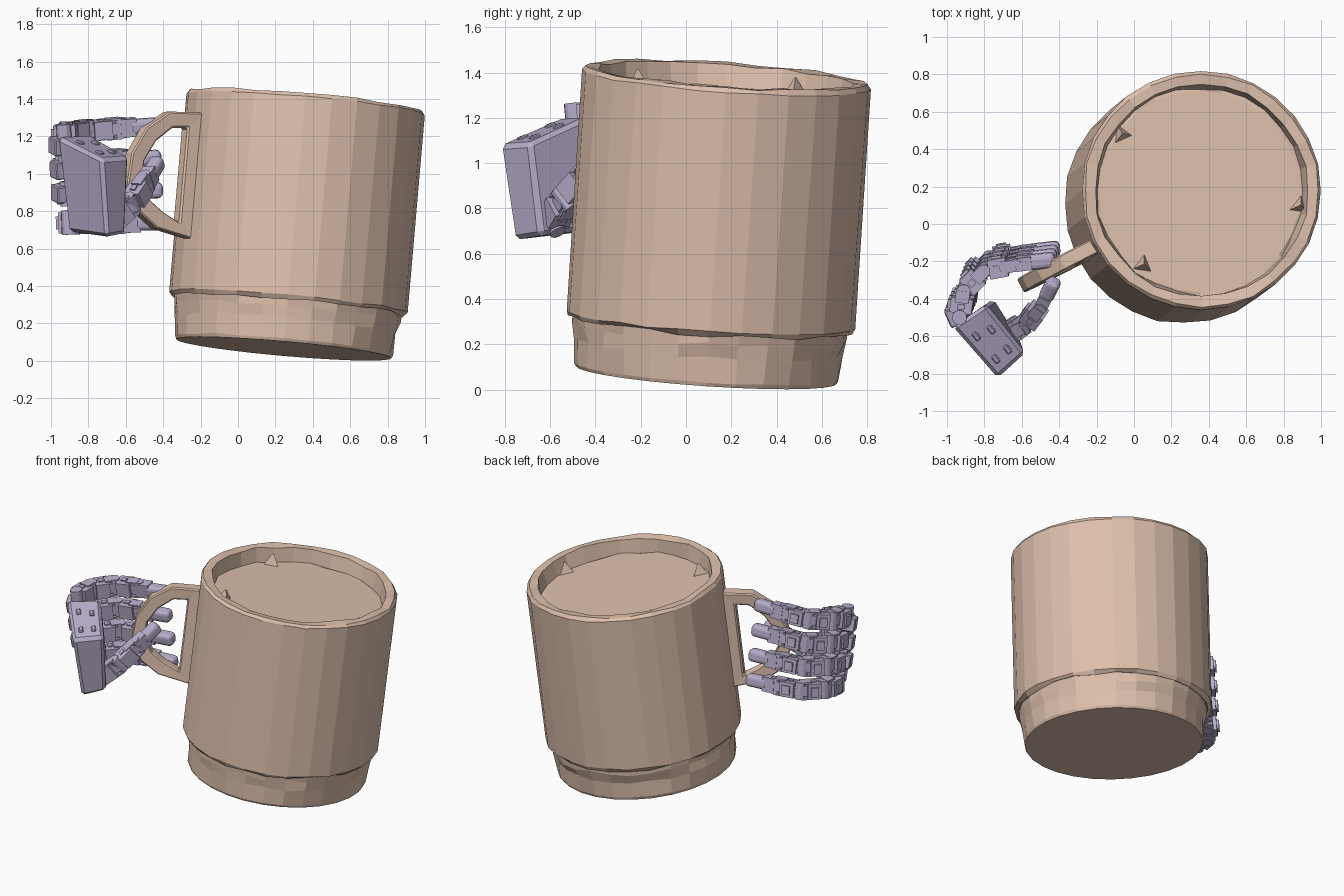
import bpy, bmesh, math, random
from mathutils import Vector, Matrix

if "Cube" in bpy.data.objects:
    bpy.data.objects.remove(bpy.data.objects["Cube"])

random.seed(4)


def material(name, col):
    m = bpy.data.materials.new(name)
    m.diffuse_color = (*col, 1)
    m.use_nodes = True
    m.node_tree.nodes["Principled BSDF"].inputs["Base Color"].default_value = m.diffuse_color
    return m


CLAY = material("clay", (0.73, 0.53, 0.42))
LILAC = material("lilac", (0.48, 0.42, 0.60))


def finish(bm, name, mat, matrix=None, bevel=0):
    if matrix:
        bm.transform(matrix)
    bmesh.ops.recalc_face_normals(bm, faces=bm.faces)
    me = bpy.data.meshes.new(name)
    bm.to_mesh(me)
    bm.free()
    me.materials.append(mat)
    ob = bpy.data.objects.new(name, me)
    bpy.context.collection.objects.link(ob)
    if bevel:
        mod = ob.modifiers.new("bevel", "BEVEL")
        mod.width, mod.segments = bevel, 1
    return ob


# Tilted frame shared by all mug parts
AXIS = Vector((0.088, 0.068, 1)).normalized()
MUG = Matrix.Translation((0.245, 0.09, 0.065)) @ Vector((0, 0, 1)).rotation_difference(AXIS).to_matrix().to_4x4()


def lathe(name, profile, sides):
    """Faceted lathe; each profile entry is radius, height, roughness."""
    bm = bmesh.new()
    rings = []
    for r, h, rough in profile:
        ring = []
        for i in range(sides):
            a = math.tau * i / sides
            rr = r + random.uniform(-rough, rough * 0.3)
            ring.append(bm.verts.new((rr * math.cos(a), rr * math.sin(a), h + random.uniform(-rough, rough * 0.3))))
        rings.append(ring)
    for lo, hi in zip(rings, rings[1:]):
        for i in range(sides):
            j = (i + 1) % sides
            bm.faces.new((lo[i], lo[j], hi[j], hi[i]))
    bm.faces.new(rings[0])
    bm.faces.new(rings[-1])
    return finish(bm, name, CLAY, MUG)


# Mug: stepped foot, then walls with a shallow recess on top
lathe("mug_foot", [(0.578, 0, 0), (0.588, 0.02, 0.006), (0.595, 0.13, 0.012), (0.607, 0.2, 0.02), (0.61, 0.255, 0)], 28)
lathe("mug_body", [(0.58, 0.25, 0), (0.628, 0.232, 0.014), (0.642, 0.25, 0.008), (0.643, 1.315, 0.005),
                   (0.63, 1.336, 0.01), (0.575, 1.334, 0.012), (0.558, 1.235, 0.012), (0.54, 1.232, 0)], 28)

# Rough chips in the recess
bm = bmesh.new()
for ang, rad in ((144, 0.52), (232, 0.5), (-8, 0.54)):
    a = math.radians(ang)
    m = Matrix.Translation((rad * math.cos(a), rad * math.sin(a), 1.265)) @ Matrix.Rotation(a, 4, 'Z')
    bmesh.ops.create_cone(bm, cap_ends=True, segments=3, radius1=0.06, radius2=0.005, depth=0.08, matrix=m)
finish(bm, "recess_chips", CLAY, MUG)

# Handle: closed D-shaped ring with rectangular section
outer = [(0.62, 1.2), (0.825, 1.185), (0.955, 1.085), (1.03, 0.94), (1.042, 0.78), (0.965, 0.635), (0.84, 0.555), (0.62, 0.52)]
inner = [(0.71, 1.11), (0.80, 1.10), (0.89, 1.02), (0.95, 0.91), (0.957, 0.79), (0.895, 0.7), (0.81, 0.645), (0.71, 0.6)]
bm = bmesh.new()
loops = [[bm.verts.new((s, y, h)) for s, h in pts] for pts, y in
         ((outer, -0.042), (outer, 0.042), (inner, 0.038), (inner, -0.038))]
for k in range(4):
    a, b = loops[k], loops[(k + 1) % 4]
    for i in range(8):
        j = (i + 1) % 8
        bm.faces.new((a[i], a[j], b[j], b[i]))
finish(bm, "mug_handle", CLAY, MUG @ Matrix.Rotation(math.atan2(-0.48, -0.93), 4, 'Z'), 0.008)


# Mechanical hand helpers
UP = Vector((-0.06, -0.15, 1)).normalized()


def frame(p, q, up=UP):
    x = (q - p).normalized()
    y = up.cross(x).normalized()
    z = x.cross(y)
    return Matrix((x, y, z)).transposed().to_4x4()


def box(bm, p, q, thick, height, off=(0, 0), rounding=0):
    """Box running from p to q, shifted by off in thickness and height."""
    f = frame(p, q)
    mid = (p + q) / 2 + f.to_3x3() @ Vector((0, *off))
    m = Matrix.Translation(mid) @ f @ Matrix.Diagonal(((q - p).length, thick, height, 1))
    verts = bmesh.ops.create_cube(bm, size=1, matrix=m)["verts"]
    if rounding:
        edges = list({e for v in verts for e in v.link_edges})
        bmesh.ops.bevel(bm, geom=edges, offset=rounding, segments=3, profile=0.5, affect='EDGES')


def pin(bm, p, q, radius, depth):
    f = frame(p, q)
    bmesh.ops.create_cone(bm, cap_ends=True, segments=12, radius1=radius, radius2=radius,
                          depth=depth, matrix=Matrix.Translation(p) @ f)


def digit(name, pts, size):
    """Chain of motor blocks, brackets and hinge pins ending in a rounded tip."""
    bm = bmesh.new()
    n = len(pts) - 1
    for i in range(n):
        p, q = pts[i], pts[i + 1]
        s = size * (1 - 0.06 * i)
        pin(bm, p, q, s * 0.32, s * 1.05)
        if i == n - 1:
            box(bm, p.lerp(q, 0.25), q, s * 0.8, s * 0.82, rounding=s * 0.26)
            box(bm, p, p.lerp(q, 0.4), s * 0.7, s * 0.95)
            continue
        box(bm, p.lerp(q, 0.15), p.lerp(q, 0.72), s * 0.95, s * 0.9)
        box(bm, p.lerp(q, 0.05), p.lerp(q, 0.98), s * 0.55, s * 0.6)
        box(bm, p.lerp(q, 0.28), p.lerp(q, 0.6), s * 0.2, s * 0.55, (s * 0.5, 0))
        for side in (-1, 1):
            box(bm, p.lerp(q, 0.55), q, s * 0.6, s * 0.1, (0, side * s * 0.47))
            box(bm, p.lerp(q, 0.3), p.lerp(q, 0.5), s * 0.3, s * 0.08, (0, side * s * 0.48))
    finish(bm, name, LILAC)


# Palm: tapered slab with knuckle blocks and screw bosses
top = [(-0.97, -0.55, 1.2), (-0.79, -0.43, 1.21), (-0.58, -0.69, 1.09), (-0.73, -0.825, 1.08)]
low = [(-0.91, -0.51, 0.69), (-0.75, -0.4, 0.71), (-0.6, -0.64, 0.68), (-0.70, -0.765, 0.66)]
bm = bmesh.new()
t = [bm.verts.new(v) for v in top]
b = [bm.verts.new(v) for v in low]
bm.faces.new(t)
bm.faces.new(b)
for i in range(4):
    j = (i + 1) % 4
    bm.faces.new((t[i], t[j], b[j], b[i]))
finish(bm, "palm", LILAC, None, 0.02)

bm = bmesh.new()
for k in range(4):
    f = k / 3
    p = Vector((-0.90 + 0.02 * f, -0.55 + 0.05 * f, 1.14 - 0.38 * f))
    if k < 3:
        box(bm, p + Vector((-0.03, 0.02, 0)), p + Vector((-0.07, 0.11, 0.02)), 0.1, 0.09)
for u, w in ((0.25, 0.3), (0.7, 0.3), (0.3, 0.7), (0.7, 0.7)):
    a = Vector(top[0]).lerp(Vector(top[1]), w).lerp(Vector(top[3]).lerp(Vector(top[2]), w), u)
    box(bm, a, a + Vector((0.03, -0.037, -0.014)), 0.03, 0.02)
finish(bm, "palm_details", LILAC, None, 0.006)

# Four curled fingers, stacked from top to bottom
path = [(-0.92, -0.47), (-0.90, -0.33), (-0.79, -0.22), (-0.62, -0.19), (-0.41, -0.165)]
for k in range(4):
    f = k / 3
    shift = Vector((0.025, 0.06, 0)) * (f - 0.4)
    pts = [Vector((x, y, 1.20 - 0.46 * f + 0.06 * (1 - f) * i / 4)) + shift for i, (x, y) in enumerate(path)]
    digit(f"finger_{k + 1}", pts, 0.125)

# Thumb rising across the handle opening
digit("thumb", [Vector(v) for v in ((-0.68, -0.59, 0.74), (-0.57, -0.535, 0.84), (-0.49, -0.43, 0.96),
                                    (-0.425, -0.3, 1.07))], 0.115)
